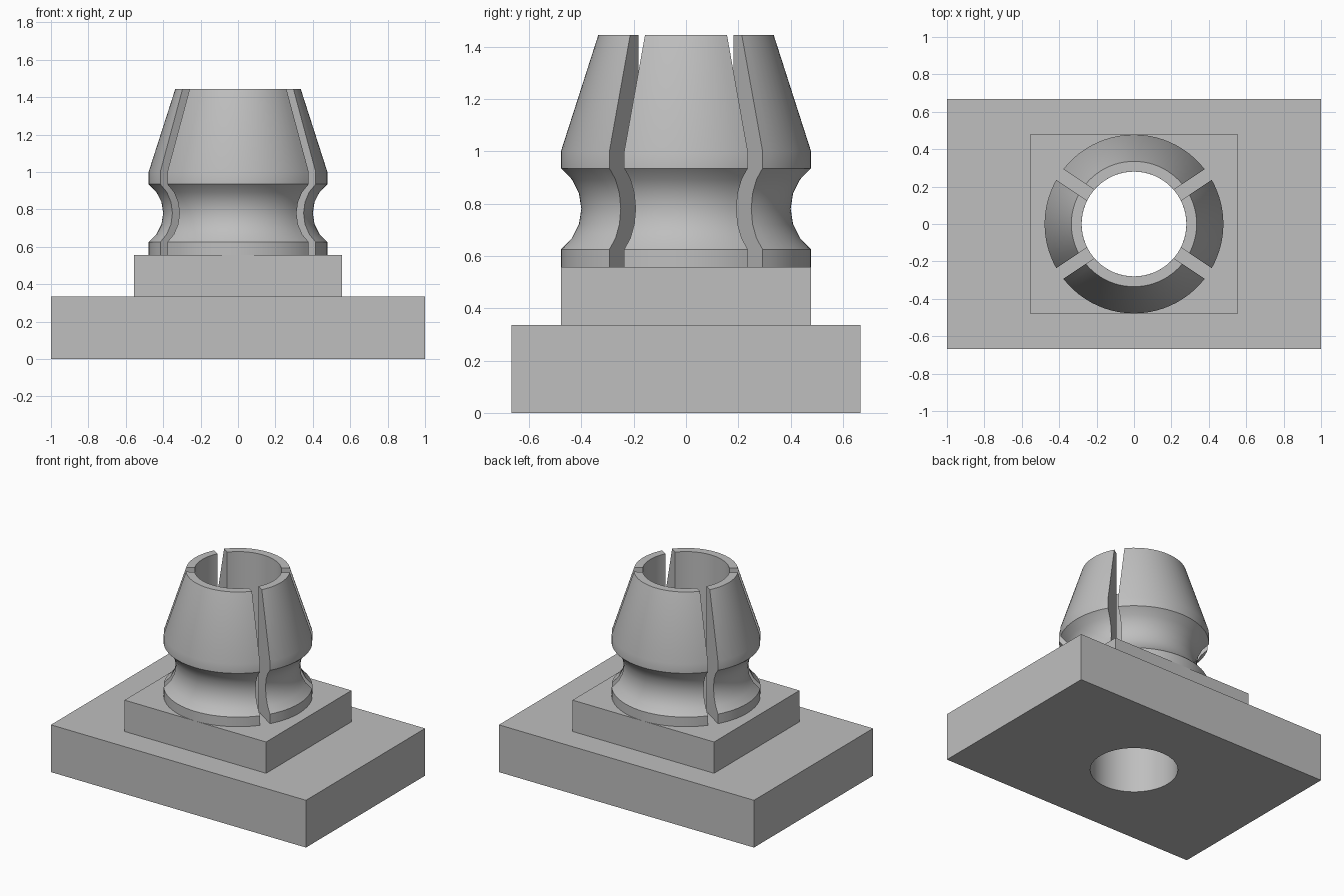
import bpy, bmesh
from math import atan2, asin, sin, cos, pi, radians

if "Cube" in bpy.data.objects:
    bpy.data.objects.remove(bpy.data.objects["Cube"])

BORE, RIM, TOP_R = 0.28, 0.478, 0.335
BASE_Z, STEP_Z, TOP_Z = 0.335, 0.557, 1.445
SLOT_HALF = 0.034
DIAGONAL = atan2(2, 3)          # the slots point at the plate corners

grey = bpy.data.materials.new("plain grey")
grey.use_nodes = True
grey.diffuse_color = (0.52, 0.52, 0.52, 1)
grey.node_tree.nodes["Principled BSDF"].inputs["Base Color"].default_value = grey.diffuse_color


def finish(bm, name):
    bmesh.ops.recalc_face_normals(bm, faces=bm.faces)
    mesh = bpy.data.meshes.new(name)
    bm.to_mesh(mesh)
    bm.free()
    mesh.materials.append(grey)
    ob = bpy.data.objects.new(name, mesh)
    bpy.context.collection.objects.link(ob)
    return ob


def smooth(ob):
    bpy.ops.object.select_all(action='DESELECT')
    ob.select_set(True)
    bpy.context.view_layer.objects.active = ob
    bpy.ops.object.shade_smooth_by_angle(angle=radians(30))


def drilled_block(name, half_x, half_y, z0, z1, steps=64):
    """Rectangular block with a round hole through it."""
    bm = bmesh.new()
    cube = bmesh.ops.create_cube(bm, size=1)["verts"]
    for v in cube:
        v.co = (v.co.x * 2 * half_x, v.co.y * 2 * half_y, z1 if v.co.z > 0 else z0)
    ob = finish(bm, name)

    bm = bmesh.new()
    bmesh.ops.create_cone(bm, cap_ends=True, segments=steps, radius1=BORE,
                          radius2=BORE, depth=4)
    drill = finish(bm, name + "_drill")
    drill.hide_render = True

    cut = ob.modifiers.new("bore", 'BOOLEAN')
    cut.operation, cut.object, cut.solver = 'DIFFERENCE', drill, 'EXACT'
    bpy.context.view_layer.objects.active = ob
    bpy.ops.object.select_all(action='DESELECT')
    ob.select_set(True)
    bpy.ops.object.modifier_apply(modifier=cut.name)
    bpy.data.objects.remove(drill)
    smooth(ob)


def jaw(name, profile, a0, a1, steps):
    """Sweep the profile between two slots whose walls are parallel."""
    bm = bmesh.new()
    rings = []
    for i in range(steps + 1):
        t = i / steps
        ring = []
        for r, z in profile:
            inset = asin(SLOT_HALF / r)
            a = (a0 + inset) * (1 - t) + (a1 - inset) * t
            ring.append(bm.verts.new((r * cos(a), r * sin(a), z)))
        rings.append(ring)
    n = len(profile)
    for p, q in zip(rings, rings[1:]):
        for k in range(n):
            m = (k + 1) % n
            bm.faces.new((p[k], p[m], q[m], q[k]))
    bm.faces.new(rings[0])
    bm.faces.new(rings[-1])
    smooth(finish(bm, name))


# Jaw cross-section: foot band, round groove, rim band, tapered head
groove_mid, groove_r, groove_centre = 0.78, 0.193, 0.593
half_angle = asin(0.155 / groove_r)
groove = []
for i in range(7):
    a = half_angle * (i / 3 - 1)
    groove.append((groove_centre - groove_r * cos(a), groove_mid + groove_r * sin(a)))
profile = [(BORE, STEP_Z), (RIM, STEP_Z)] + groove + [
    (RIM, 1.0), (TOP_R, TOP_Z), (BORE, TOP_Z)]

# Stepped mounting plate
drilled_block("base_plate", 1.0, 0.667, 0, BASE_Z)
drilled_block("step_block", 0.555, RIM, BASE_Z, STEP_Z)

# Four jaws around the bore
jaw("left_jaw", profile, -DIAGONAL, DIAGONAL, 14)
jaw("back_jaw", profile, DIAGONAL, pi - DIAGONAL, 22)
jaw("right_jaw", profile, pi - DIAGONAL, pi + DIAGONAL, 14)
jaw("front_jaw", profile, pi + DIAGONAL, 2 * pi - DIAGONAL, 22)
